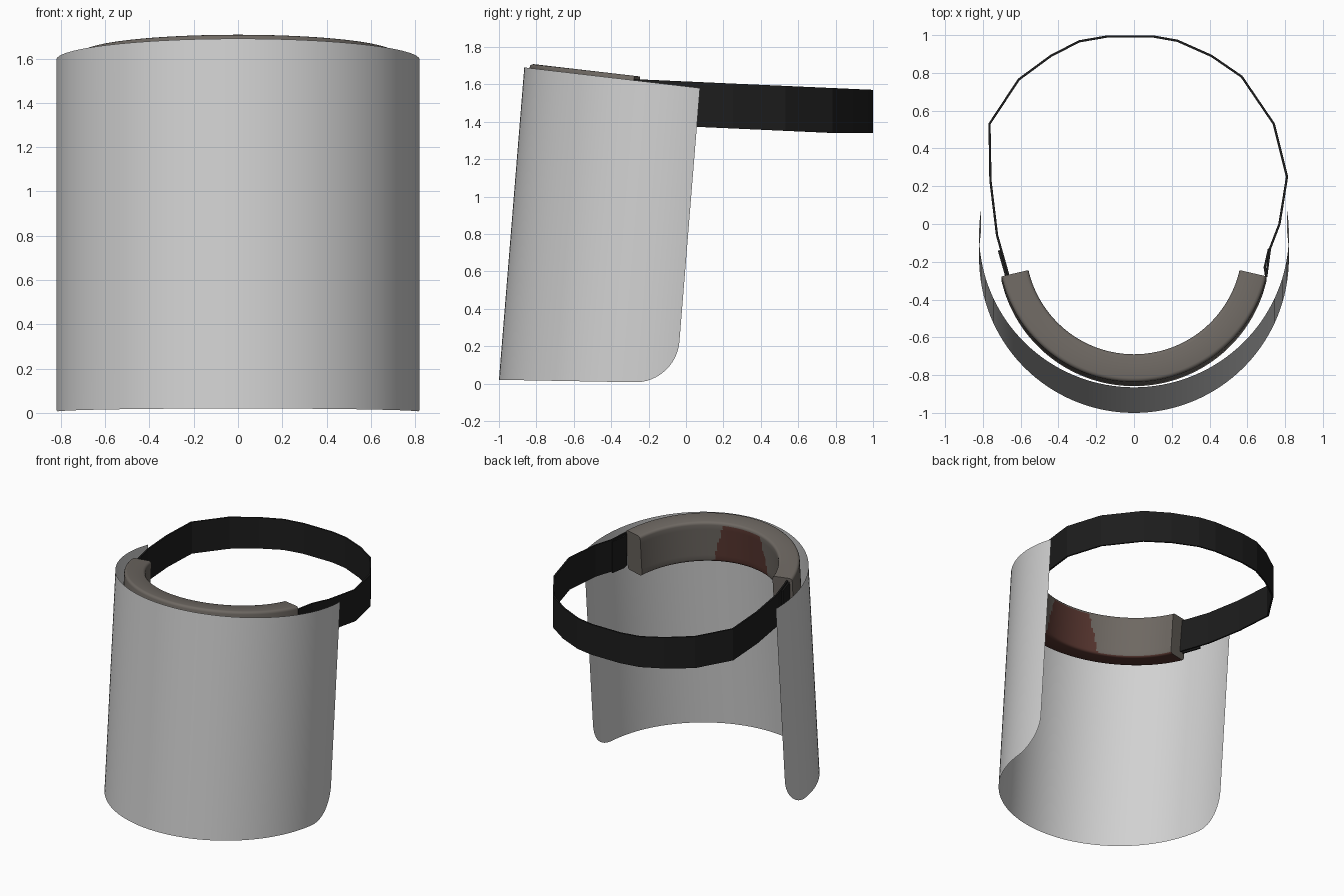
import bpy, bmesh
from math import sin, cos, pi, radians, sqrt

if "Cube" in bpy.data.objects:
    bpy.data.objects.remove(bpy.data.objects["Cube"])

TILT = 0.081      # backward lean of the visor (y per z)
SLOPE = 0.116     # fall of the top edge towards the back (z per y)


def material(name, rgb):
    m = bpy.data.materials.new(name)
    m.diffuse_color = (*rgb, 1)
    m.use_nodes = True
    m.node_tree.nodes["Principled BSDF"].inputs["Base Color"].default_value = m.diffuse_color
    return m


CLEAR = material("visor_grey", (0.64, 0.64, 0.64))
FOAM = material("foam_taupe", (0.155, 0.138, 0.122))
PAD = material("pad_red_brown", (0.10, 0.038, 0.03))
BLACK = material("strap_black", (0.012, 0.012, 0.012))


def grid_object(name, rows, mats, closed=False, smooth=True):
    """Skin a list of point rows; closed joins each row's ends and caps the sweep."""
    bm = bmesh.new()
    vs = [[bm.verts.new(p) for p in row] for row in rows]
    n = len(rows[0])
    for a, b in zip(vs, vs[1:]):
        for i in range(n if closed else n - 1):
            j = (i + 1) % n
            bm.faces.new((a[i], a[j], b[j], b[i]))
    if closed:
        bm.faces.new(vs[0])
        bm.faces.new(vs[-1])
    bmesh.ops.recalc_face_normals(bm, faces=bm.faces)
    me = bpy.data.meshes.new(name)
    bm.to_mesh(me)
    bm.free()
    ob = bpy.data.objects.new(name, me)
    bpy.context.collection.objects.link(ob)
    for m in mats:
        me.materials.append(m)
    if smooth:
        bpy.ops.object.select_all(action='DESELECT')
        ob.select_set(True)
        bpy.context.view_layer.objects.active = ob
        bpy.ops.object.shade_smooth_by_angle(angle=radians(35))
    return ob


# Visor: leaning cylindrical sheet with rounded lower corners
R, CORNER, END = 0.82, 0.22, radians(99)
edge = [(CORNER * (1 - cos(t * pi / 24))) / R for t in range(13)]
half = END - CORNER / R
angles = ([-END + e for e in edge]
          + [-half + 2 * half * i / 64 for i in range(1, 64)]
          + [END - e for e in reversed(edge)])
visor = []
for a in angles:
    x, y = R * sin(a), -0.18 - R * cos(a)
    d = min((END - abs(a)) * R, CORNER)
    bottom = 0.02 - 0.018 * (y + 1) + CORNER - sqrt(max(0, CORNER**2 - (CORNER - d)**2))
    top = 1.69 - SLOPE * (y + 1)
    col = []
    for k in range(9):
        z = bottom + (top - bottom) * k / 8
        col.append((x, y + TILT * (z - 0.02), z))
    visor.append(col)
grid_object("visor", visor, [CLEAR])

# Forehead foam: rounded block section swept round the front
R_IN, R_OUT, H, B = 0.573, 0.72, 0.31, 0.02
section = []
for r, h, start in ((R_OUT - B, -B, 0), (R_IN + B, -B, 90),
                    (R_IN + B, B - H, 180), (R_OUT - B, B - H, 270)):
    for s in range(4):
        t = radians(start + 30 * s)
        section.append((r + B * cos(t), h + B * sin(t)))
    if start == 90:     # extra rows on the inner wall for the brow pad
        section += [(R_IN, -B - (H - 2 * B) * k / 8) for k in range(1, 8)]
foam = []
for i in range(97):
    a = radians(-77 + 154 * i / 96)
    ring = []
    for r, h in section:
        x, y = r * sin(a), -0.115 - r * cos(a)
        ring.append((x, y + TILT * h, 1.71 - SLOPE * (y + 0.835) + h))
    foam.append(ring)
ob = grid_object("forehead_foam", foam, [FOAM, PAD], closed=True)
# Brow patch on the inner wall, and the whole underside, are red-brown
for f in ob.data.polygons:
    c = f.center
    depth = 1.71 - SLOPE * (c.y + 0.835) - c.z
    inner = sqrt(c.x**2 + (c.y + 0.115 + TILT * depth)**2) < R_IN + 0.012
    patch = inner and depth > 0.025 and abs(c.x) < 0.11 + 0.12 * sqrt(depth / H)
    if f.normal.z < -0.5 or patch:
        f.material_index = 1


# Elastic strap: faceted ribbon round the back of the head
def ribbon(name, path, drop=0.0, thickness=0.012):
    rows = [[(x, y, max(1.34, 1.375 - 0.045 * y) - drop),
             (x, y, 1.615 - 0.045 * y - drop)] for x, y in path]
    ob = grid_object(name, rows, [BLACK], smooth=False)
    mod = ob.modifiers.new("thickness", 'SOLIDIFY')
    mod.thickness = thickness
    mod.offset = 0


ribbon("head_strap", [
    (0.70, -0.28), (0.72, -0.13), (0.77, 0.0), (0.81, 0.25), (0.74, 0.53),
    (0.57, 0.78), (0.41, 0.89), (0.23, 0.97), (0.10, 0.993), (-0.14, 0.993),
    (-0.29, 0.967), (-0.44, 0.89), (-0.61, 0.765), (-0.765, 0.53),
    (-0.76, 0.23), (-0.725, -0.06), (-0.66, -0.29)])
# Folded strap ends beside the foam
ribbon("strap_fold_right", [(0.70, -0.28), (0.692, -0.23), (0.715, -0.13)], 0.012)
ribbon("strap_fold_left", [(-0.675, -0.28), (-0.715, -0.14)], 0.012)
